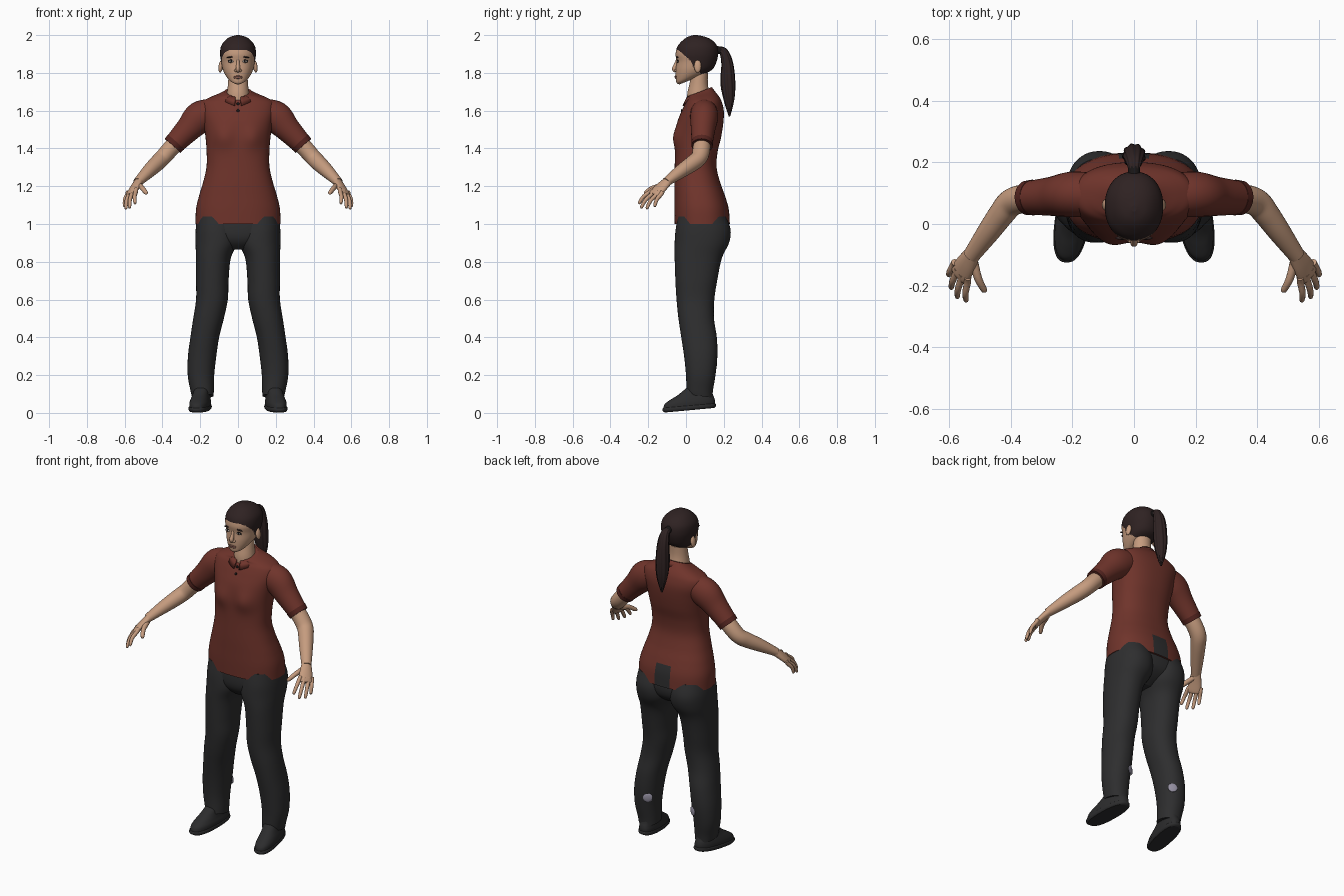
import bpy, bmesh, math
from mathutils import Vector, Matrix
from mathutils.bvhtree import BVHTree

if "Cube" in bpy.data.objects:
    bpy.data.objects.remove(bpy.data.objects["Cube"], do_unlink=True)


def material(name, r, g, b):
    m = bpy.data.materials.new(name)
    m.use_nodes = True
    m.diffuse_color = (r, g, b, 1)
    bsdf = m.node_tree.nodes["Principled BSDF"]
    bsdf.inputs["Base Color"].default_value = (r, g, b, 1)
    bsdf.inputs["Roughness"].default_value = 0.8
    return m


SKIN = material("skin", .56, .33, .21)
LIP = material("lip", .36, .16, .12)
HAIR = material("dark_brown_hair", .028, .016, .016)
SHIRT = material("brick_red_cloth", .16, .034, .024)
TRIM = material("dark_red_trim", .09, .018, .014)
CLOTH = material("charcoal_cloth", .027, .027, .028)
SHOE = material("shoe_leather", .025, .025, .026)
WHITE = material("eye_white", .6, .55, .5)
BLACK = material("near_black", .01, .008, .008)
PATCH = material("pale_grey", .3, .28, .36)


def finish(name, bm, mats, rule=None):
    bmesh.ops.recalc_face_normals(bm, faces=bm.faces)
    mesh = bpy.data.meshes.new(name)
    bm.to_mesh(mesh)
    bm.free()
    for m in mats:
        mesh.materials.append(m)
    for p in mesh.polygons:
        p.use_smooth = len(p.vertices) < 5
        if rule:
            p.material_index = rule(p.center)
    obj = bpy.data.objects.new(name, mesh)
    bpy.context.collection.objects.link(obj)
    return obj


def skin_rings(name, rings, mats, rule=None):
    """Bridge closed rings of points and cap both ends."""
    bm = bmesh.new()
    vs = [[bm.verts.new(p) for p in ring] for ring in rings]
    n = len(vs[0])
    for a, b in zip(vs, vs[1:]):
        for i in range(n):
            j = (i + 1) % n
            bm.faces.new((a[i], a[j], b[j], b[i]))
    bm.faces.new(vs[0])
    bm.faces.new(vs[-1])
    return finish(name, bm, mats, rule)


def spline(rows, n):
    """Catmull-Rom resampling of number rows."""
    out = []
    for i in range(len(rows) - 1):
        p, q, r, s = (rows[min(max(i + k, 0), len(rows) - 1)] for k in (-1, 0, 1, 2))
        for k in range(n):
            t = k / n
            out.append([b + t / 2 * (c - a + t * (2*a - 5*b + 4*c - d + t * (3*(b - c) + d - a)))
                        for a, b, c, d in zip(p, q, r, s)])
    return out + [list(rows[-1])]


def loft(name, rows, mats, side=1, power=2, n=5, seg=48, shape=None, rule=None):
    """Stacked ovals; row = height, centre x, half width, front y, back y, tilt."""
    rings = []
    for z, cx, rx, yf, yb, tilt in spline(rows, n):
        ring = []
        for i in range(seg):
            a = math.tau * i / seg
            c, s = (math.copysign(abs(f(a)) ** (2 / power), f(a)) for f in (math.cos, math.sin))
            v = Vector((cx + rx * c, (yf + yb) / 2 + (yb - yf) / 2 * s, z + tilt * s))
            if shape:
                v = shape(v)
            v.x *= side
            ring.append(v)
        rings.append(ring)
    return skin_rings(name, rings, mats, rule)


def tube(name, rows, mat, side=1, ref=(0, 0, 1), n=5, seg=20, ridge=0):
    """Oval tube along a path; row = x, y, z, radius along ref, radius across."""
    rows = spline(rows, n)
    pts = [Vector(r[:3]) for r in rows]
    rings = []
    for i, r in enumerate(rows):
        t = (pts[min(i + 1, len(pts) - 1)] - pts[max(i - 1, 0)]).normalized()
        u = (Vector(ref) - t * t.dot(Vector(ref))).normalized()
        w = t.cross(u)
        ring = []
        for k in range(seg):
            a = math.tau * k / seg
            f = 1 + ridge * math.cos(9 * a + i * .15)
            v = pts[i] + f * (u * r[3] * math.cos(a) + w * r[4] * math.sin(a))
            ring.append(Vector((v.x * side, v.y, v.z)))
        rings.append(ring)
    return skin_rings(name, rings, [mat])


def blob(name, loc, size, mat, normal=(0, 0, 1), roll=0):
    bm = bmesh.new()
    turn = Vector(normal).to_track_quat('Z', 'Y') @ Matrix.Rotation(roll, 3, 'Y').to_quaternion()
    bmesh.ops.create_uvsphere(bm, u_segments=20, v_segments=12, radius=1,
                              matrix=Matrix.LocRotScale(Vector(loc), turn, Vector(size)))
    return finish(name, bm, [mat])


def hit(obj, origin, direction):
    tree = BVHTree.FromPolygons([v.co for v in obj.data.vertices],
                                [p.vertices for p in obj.data.polygons])
    return tree.ray_cast(Vector(origin), Vector(direction))[0]


# Shirt body, with bust shaping and the notch at the back of the hem
def bust(v):
    if v.y < 0.05:
        v.y -= .02 * math.exp(-((abs(v.x) - .08) / .055) ** 2 - ((v.z - 1.46) / .06) ** 2)
    return v


shirt = loft("shirt_body", [
    (1.0, 0, .225, -.06, .232, 0), (1.08, 0, .222, -.062, .226, 0),
    (1.15, 0, .206, -.062, .206, 0), (1.22, 0, .185, -.062, .181, 0),
    (1.3, 0, .167, -.06, .162, 0), (1.38, 0, .166, -.058, .167, 0),
    (1.46, 0, .172, -.055, .186, 0), (1.54, 0, .185, -.045, .198, 0),
    (1.6, 0, .198, -.022, .2, 0), (1.645, 0, .19, 0, .19, 0),
    (1.67, 0, .15, .012, .175, .005), (1.69, 0, .095, .01, .15, .015),
    (1.7, 0, .07, .012, .135, .022)], [SHIRT, CLOTH], power=2.35, n=6, seg=72, shape=bust,
    rule=lambda c: int(c.y > .1 and abs(c.x) < .05 and c.z < 1.13))

# Folded collar, open at the front
collar = []
for i in range(49):
    a = math.radians(10 + 340 * i / 48)
    s, c = math.sin(a), -math.cos(a)
    top = 1.695 + .026 * c
    drop = .028 + .018 * math.exp(-((math.pi - abs(a - math.pi)) / .5) ** 2)
    collar.append([Vector((rx * s, .07 + ry * c, z)) for rx, ry, z in (
        (.066, .06, top), (.073, .067, top + .004), (.1, .09, top - drop), (.088, .078, top - drop))])
skin_rings("collar", collar, [SHIRT])

# Placket buttons
for z in (1.635, 1.6):
    p = hit(shirt, (0, -1, z), (0, 1, 0))
    blob("button", p, (.008, .005, .008), BLACK)

# Neck and head, with hair coloured above the hairline
loft("neck", [(1.6, 0, .07, .01, .15, 0), (1.68, 0, .06, .006, .128, 0),
              (1.74, 0, .053, .018, .116, 0), (1.8, 0, .05, .03, .116, 0)], [SKIN])

HAIRLINE = [(-.1, 1.927), (-.045, 1.922), (-.015, 1.9), (.02, 1.868),
            (.04, 1.835), (.09, 1.785), (.3, 1.76)]


def is_hair(c):
    for (y0, z0), (y1, z1) in zip(HAIRLINE, HAIRLINE[1:]):
        if y0 <= c.y < y1:
            return int(c.z > z0 + (z1 - z0) * (c.y - y0) / (y1 - y0))
    return 0


head = loft("head", [
    (1.755, 0, .022, -.034, .045, .016), (1.767, 0, .047, -.05, .08, .02),
    (1.79, 0, .067, -.054, .115, .012), (1.82, 0, .081, -.054, .145, .004),
    (1.86, 0, .089, -.05, .162, 0), (1.9, 0, .095, -.055, .17, 0),
    (1.94, 0, .09, -.045, .165, 0), (1.97, 0, .07, -.02, .142, 0),
    (1.99, 0, .043, .008, .105, 0), (2.0, 0, .008, .04, .06, 0)],
    [SKIN, HAIR], power=2.15, n=8, seg=96, rule=is_hair)

# Face details
tube("nose", [(0, -.044, 1.872, .008, .007), (0, -.053, 1.845, .01, .009),
              (0, -.062, 1.82, .012, .012), (0, -.054, 1.806, .006, .008)], SKIN, ref=(0, 1, 0))
for z, h in ((1.781, .0045), (1.774, .0055)):
    blob("lip", hit(head, (0, -1, z), (0, 1, 0)), (.023, .006, h), LIP)
for s in (1, -1):
    e = hit(head, (s * .036, -1, 1.862), (0, 1, 0))
    blob("eyelid", e, (.018, .005, .0085), BLACK, roll=-s * .08)
    blob("eye", e + Vector((0, -.002, -.001)), (.014, .005, .0055), WHITE)
    blob("iris", e + Vector((0, -.004, 0)), (.0055, .0045, .0055), BLACK)
    b = hit(head, (s * .039, -1, 1.884), (0, 1, 0))
    blob("eyebrow", b, (.022, .006, .004), HAIR, roll=-s * .15)
    blob("nostril_wing", (s * .012, -.053, 1.812), (.008, .009, .007), SKIN)
    blob("ear", (s * .091, .062, 1.835), (.012, .019, .034), SKIN, roll=s * .15)

# Ponytail
tube("hair_tie", [(0, .15, 1.925, .02, .02), (0, .185, 1.918, .02, .02)], BLACK, n=2)
tube("ponytail", [(0, .165, 1.925, .012, .014), (0, .198, 1.912, .022, .024),
                  (0, .218, 1.85, .03, .033), (0, .222, 1.75, .038, .037),
                  (0, .228, 1.66, .028, .03), (0, .23, 1.57, .004, .005)],
     HAIR, ref=(0, 1, .2), seg=72, ridge=.06)

# Limbs, mirrored
FINGERS = {  # knuckle, tip
    "index_finger": ((.541, -.19, 1.17), (.546, -.252, 1.108)),
    "middle_finger": ((.561, -.178, 1.16), (.575, -.24, 1.085)),
    "ring_finger": ((.577, -.157, 1.154), (.595, -.21, 1.08)),
    "little_finger": ((.586, -.133, 1.156), (.603, -.168, 1.092)),
    "thumb": ((.52, -.125, 1.205), (.484, -.222, 1.162))}
ACROSS = (-.6, -.75, .2)
for s in (1, -1):
    tube("sleeve", [(.12, .095, 1.595, .07, .07), (.2, .096, 1.565, .085, .074),
                    (.265, .09, 1.5, .068, .064), (.345, .085, 1.416, .054, .054)],
         SHIRT, s, seg=32)
    tube("sleeve_cuff", [(.328, .086, 1.434, .058, .058), (.346, .085, 1.414, .056, .056)],
         TRIM, s, n=2, seg=32)
    tube("arm", [(.3, .086, 1.46, .045, .045), (.36, .082, 1.395, .045, .046),
                 (.4, .068, 1.35, .043, .045), (.43, .033, 1.32, .042, .042),
                 (.472, -.025, 1.28, .036, .037), (.53, -.105, 1.222, .023, .027)],
         SKIN, s, seg=28)
    tube("palm", [(.522, -.093, 1.23, .026, .021), (.545, -.13, 1.195, .036, .019),
                  (.564, -.162, 1.162, .039, .016), (.569, -.17, 1.153, .034, .011)],
         SKIN, s, ref=ACROSS)
    for name, (a, b) in FINGERS.items():
        a, b = Vector(a), Vector(b)
        r = .0145 if name == "thumb" else .0115
        back = a + (a - b) * .25
        mid = a.lerp(b, .5) + Vector((.004, -.004, .006))
        tube(name, [(*back, r, r), (*a, r, r), (*mid, r * .9, r * .9),
                    (*a.lerp(b, .92), r * .75, r * .7), (*b, r * .25, r * .25)],
             SKIN, s, ref=ACROSS, n=4, seg=12)

    leg = loft("trouser_leg", [
        (1.04, .11, .106, -.042, .212, 0), (.97, .112, .112, -.055, .236, 0),
        (.9, .113, .112, -.06, .228, 0), (.82, .13, .092, -.06, .19, 0),
        (.7, .136, .086, -.056, .165, 0), (.6, .138, .084, -.05, .15, 0),
        (.5, .156, .081, -.04, .148, 0), (.4, .176, .076, -.025, .163, 0),
        (.3, .19, .075, -.01, .166, 0), (.2, .196, .07, 0, .156, 0),
        (.12, .19, .062, .002, .143, 0), (.09, .187, .058, .002, .14, -.01)],
        [CLOTH], s, power=2.2)

    # Pale patch on the inner back of the calf
    d = Vector((-s * .5, .87, 0))
    p = hit(leg, Vector((s * .19, .08, .26)) + d * .3, -d)
    blob("calf_patch", p, (.027, .027, .007), PATCH, normal=d)

    # Shoe: toes turned slightly out, heel a little raised
    def toe_out(v):
        return Vector((v.x - .13 * (v.y - .02), v.y, v.z))

    loft("shoe_sole", [(.014, .2, .05, -.112, .148, .012), (.022, .2, .056, -.124, .158, .012),
                       (.034, .2, .056, -.124, .158, .012), (.038, .2, .053, -.12, .154, .012)],
         [SHOE], s, power=2.5, n=3, shape=toe_out)
    loft("shoe_upper", [(.034, .2, .053, -.12, .154, .012), (.055, .2, .053, -.112, .154, .008),
                        (.075, .2, .049, -.08, .15, .004), (.095, .198, .045, -.042, .143, 0),
                        (.125, .194, .042, -.006, .135, 0), (.15, .192, .04, .02, .13, 0)],
         [SHOE], s, power=2.4, shape=toe_out)

# Seat and crotch joining the legs
loft("trouser_seat", [(1.06, 0, .19, -.04, .2, 0), (1.0, 0, .2, -.05, .222, 0),
                      (.94, 0, .19, -.05, .215, 0), (.9, 0, .13, -.035, .18, 0),
                      (.865, 0, .05, .0, .12, 0)], [CLOTH], power=2.4)
